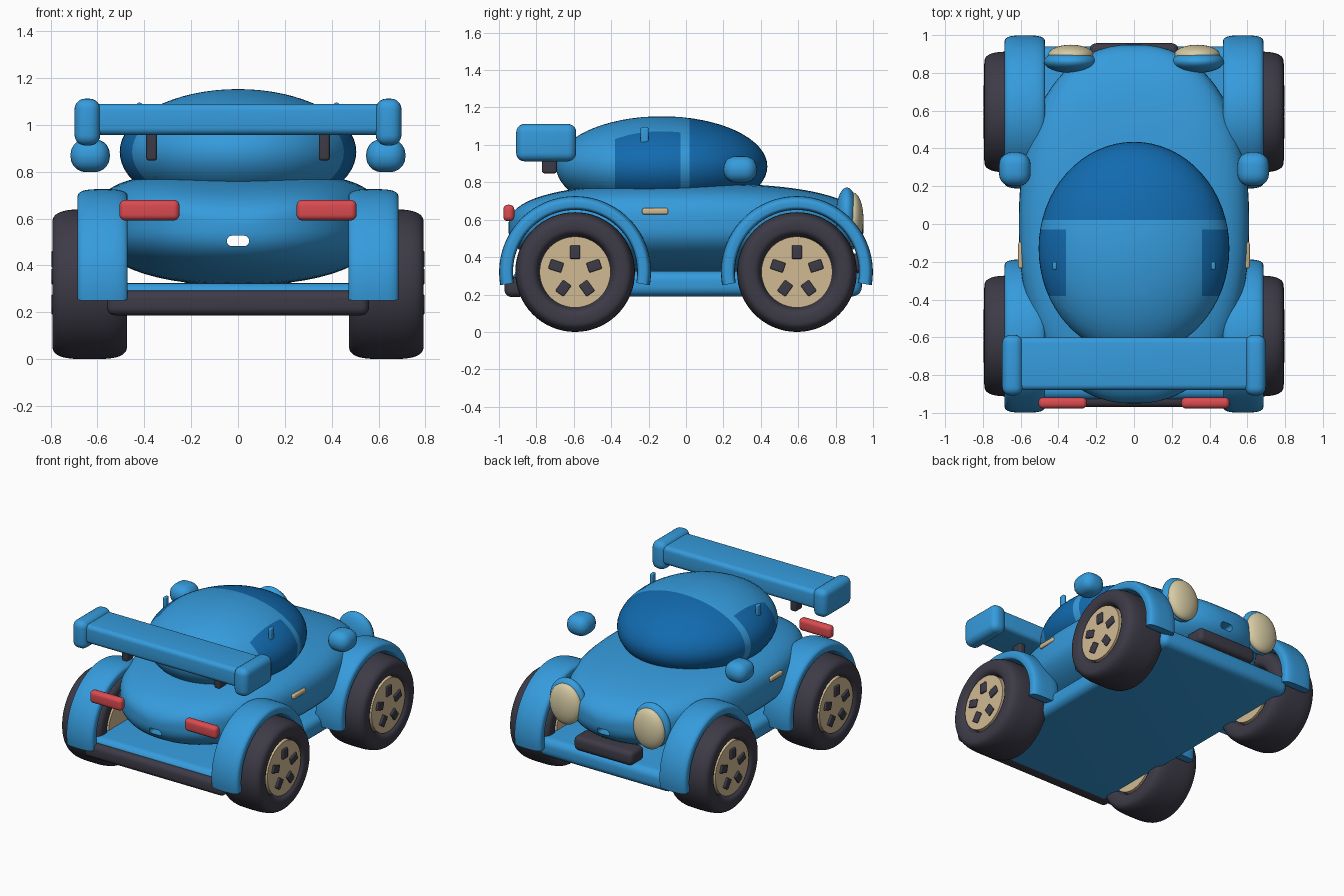
import bpy, bmesh, math
from mathutils import Matrix, Vector

cube = bpy.data.objects.get("Cube")
if cube:
    bpy.data.objects.remove(cube)


def material(name, r, g, b):
    m = bpy.data.materials.new(name)
    m.use_nodes = True
    m.diffuse_color = (r, g, b, 1)
    m.node_tree.nodes["Principled BSDF"].inputs["Base Color"].default_value = (r, g, b, 1)
    return m


BLUE = material("sky_blue", 0.036, 0.33, 0.72)
GLASS = material("deep_blue", 0.006, 0.145, 0.43)
DARK = material("charcoal", 0.047, 0.043, 0.062)
TAN = material("tan", 0.63, 0.49, 0.29)
CREAM = material("cream", 0.68, 0.60, 0.37)
RED = material("red", 0.70, 0.07, 0.08)


def finish(bm, name, *mats):
    bmesh.ops.recalc_face_normals(bm, faces=bm.faces)
    mesh = bpy.data.meshes.new(name)
    bm.to_mesh(mesh)
    bm.free()
    for m in mats:
        mesh.materials.append(m)
    ob = bpy.data.objects.new(name, mesh)
    bpy.context.collection.objects.link(ob)
    smooth(ob)
    return ob


def smooth(ob):
    bpy.ops.object.select_all(action='DESELECT')
    ob.select_set(True)
    bpy.context.view_layer.objects.active = ob
    bpy.ops.object.shade_smooth_by_angle(angle=math.radians(40))


def box(name, x, y, z, bevel, mat, tilt=0):
    """Rounded box from (low, high) ranges; tilt turns it about x."""
    bm = bmesh.new()
    bmesh.ops.create_cube(bm, size=1)
    bmesh.ops.scale(bm, vec=(x[1] - x[0], y[1] - y[0], z[1] - z[0]), verts=bm.verts)
    bmesh.ops.bevel(bm, geom=bm.edges[:], offset=bevel, segments=5, profile=0.5, affect='EDGES')
    mid = Vector((sum(x), sum(y), sum(z))) / 2
    bm.transform(Matrix.Translation(mid) @ Matrix.Rotation(tilt, 4, 'X'))
    return finish(bm, name, mat)


def ellipsoid_mesh(centre, radii):
    bm = bmesh.new()
    bmesh.ops.create_uvsphere(bm, u_segments=64, v_segments=32, radius=1)
    bm.transform(Matrix.Translation(centre) @ Matrix.Diagonal((*radii, 1)))
    return bm


def section(a, b, n_top, n_low, count=40):
    """Rounded outline, with separate squareness above and below."""
    pts = []
    for i in range(count):
        t = math.tau * i / count
        c, s = math.cos(t), math.sin(t)
        p = 2 / (n_top if s >= 0 else n_low)
        pts.append((a * math.copysign(abs(c) ** p, c), b * math.copysign(abs(s) ** p, s)))
    return pts


def skin(rings, name, mat, loop=False):
    """Join equal rings of points into one surface."""
    bm = bmesh.new()
    rows = [[bm.verts.new(p) for p in ring] for ring in rings]
    n = len(rows[0])
    pairs = list(zip(rows, rows[1:])) + ([(rows[-1], rows[0])] if loop else [])
    for r, q in pairs:
        for i in range(n):
            bm.faces.new((r[i], r[(i + 1) % n], q[(i + 1) % n], q[i]))
    if not loop:
        bm.faces.new(rows[0])
        bm.faces.new(rows[-1])
    return finish(bm, name, mat)


def sweep(name, profile, radius, centre, start, end, steps, mat):
    """Turn a profile about an axis parallel to x."""
    loop = end - start >= 360
    rings = []
    for k in range(steps if loop else steps + 1):
        a = math.radians(start + (end - start) * k / steps)
        rings.append([(centre[0] + x, centre[1] + (radius + r) * math.cos(a),
                       centre[2] + (radius + r) * math.sin(a)) for x, r in profile])
    return skin(rings, name, mat, loop)


# Main body: rounded hull with a slot running through it lengthwise
rings = []
for k in range(41):
    t = math.sin(math.pi / 2 * (k / 20 - 1)) * 0.9995
    w = 0.61 * (1 - abs(t) ** 2.3) ** (1 / 2.3)
    h = 0.24 * (1 - abs(t) ** 2.6) ** (1 / 2.6)
    rings.append([(x, 0.95 * t, 0.555 + z) for x, z in section(w, h, 3.5, 2.2, 56)])
body = skin(rings, "body", BLUE)
cutter = box("slot_cutter", (-0.047, 0.047), (-1.2, 1.2), (0.483, 0.527), 0.02, BLUE)
cutter.hide_render = True
cut = body.modifiers.new("slot", 'BOOLEAN')
cut.operation = 'DIFFERENCE'
cut.object = cutter
graph = bpy.context.evaluated_depsgraph_get()
body.data = bpy.data.meshes.new_from_object(body.evaluated_get(graph))
bpy.data.objects.remove(cutter)
smooth(body)

# Cabin: dome split along the window edges
bm = ellipsoid_mesh((0, -0.13, 0.885), (0.505, 0.565, 0.268))
cuts = [((0, y, 0), (0, 1, 0)) for y in (0.02, -0.03, -0.38)]
cuts += [((x, 0, 0), (1, 0, 0)) for x in (-0.36, 0.36)]
for co, no in cuts:
    bmesh.ops.bisect_plane(bm, geom=bm.verts[:] + bm.edges[:] + bm.faces[:],
                           plane_co=co, plane_no=no, dist=1e-5)
for f in bm.faces:
    c = f.calc_center_median()
    side_window = -0.38 < c.y < -0.03 and abs(c.x) > 0.36
    f.material_index = int(c.y > 0.02 or side_window)
finish(bm, "cabin", BLUE, GLASS)

# Floor, bumper and grille
box("floor", (-0.53, 0.53), (-0.93, 0.94), (0.19, 0.325), 0.05, BLUE)
box("rear_bumper", (-0.56, 0.56), (-0.97, -0.86), (0.187, 0.293), 0.035, DARK)
box("grille", (-0.235, 0.235), (0.8, 0.957), (0.315, 0.42), 0.035, DARK)

# Rear wing
box("wing", (-0.62, 0.62), (-0.88, -0.6), (0.957, 1.09), 0.03, BLUE)

for side, s in (("left", 1), ("right", -1)):
    def span(a, b):
        return (a, b) if s > 0 else (-b, -a)

    box(side + "_wing_end", span(0.588, 0.698), (-0.908, -0.587), (0.912, 1.112), 0.045, BLUE)
    box(side + "_wing_strut", span(0.345, 0.392), (-0.77, -0.69), (0.848, 1.0), 0.012, DARK)
    box(side + "_tail_light", span(0.25, 0.506), (-0.977, -0.918), (0.592, 0.68), 0.025, RED)
    box(side + "_mirror", span(0.547, 0.715), (0.2, 0.38), (0.798, 0.94), 0.066, BLUE)
    box(side + "_door_handle", span(0.585, 0.613), (-0.235, -0.095), (0.628, 0.662), 0.011, TAN)
    box(side + "_cabin_pin", span(0.408, 0.432), (-0.243, -0.2), (1.0, 1.095), 0.01, BLUE)
    finish(ellipsoid_mesh((s * 0.337, 0.86, 0.615), (0.14, 0.06, 0.157)),
           side + "_headlight_housing", BLUE)
    finish(ellipsoid_mesh((s * 0.334, 0.893, 0.6), (0.122, 0.056, 0.145)),
           side + "_headlight", CREAM)

    # Wheels under arched fenders
    for end, y in (("rear", -0.593), ("front", 0.593)):
        tag = end + "_" + side + "_"
        hub = (s * 0.633, y, 0.32)
        sweep(tag + "fender", section(0.107, 0.037, 3, 5), 0.369,
              (s * 0.578, y, 0.32), -10, 190, 48, BLUE)
        sweep(tag + "tyre", section(0.16, 0.068, 3.2, 3.2), 0.252, hub, 0, 360, 64, DARK)
        bm = bmesh.new()
        bmesh.ops.create_cone(bm, cap_ends=True, segments=48, radius1=0.19, radius2=0.19, depth=0.3)
        bm.transform(Matrix.Translation(hub) @ Matrix.Rotation(math.pi / 2, 4, 'Y'))
        finish(bm, tag + "rim", TAN)
        for k in range(5):
            a = math.tau * k / 5
            py, pz = y - 0.107 * math.sin(a), 0.32 + 0.107 * math.cos(a)
            box(tag + "rim_block", span(0.765, 0.796), (py - 0.027, py + 0.027),
                (pz - 0.036, pz + 0.036), 0.006, DARK, a)
